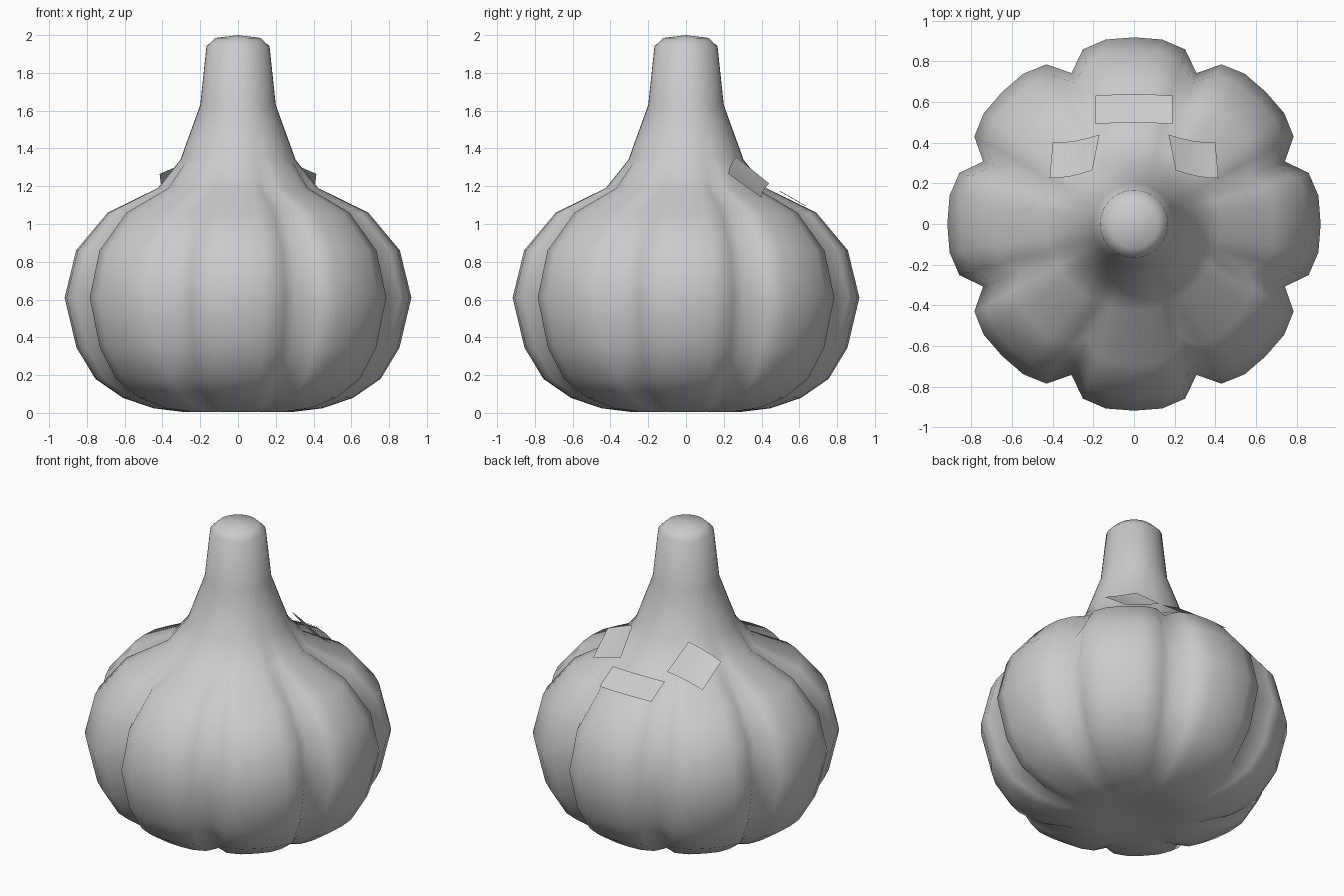
import bpy, bmesh, math
from mathutils import Vector

cube = bpy.data.objects.get("Cube")
if cube:
    bpy.data.objects.remove(cube, do_unlink=True)

# One plain grey skin for every part
skin = bpy.data.materials.new("grey_skin")
skin.use_nodes = True
GREY = (0.6, 0.6, 0.6, 1)
skin.diffuse_color = GREY
skin.node_tree.nodes["Principled BSDF"].inputs["Base Color"].default_value = GREY


def finish(bm, name, smooth):
    mesh = bpy.data.meshes.new(name)
    bm.to_mesh(mesh)
    bm.free()
    mesh.materials.append(skin)
    for p in mesh.polygons:
        p.use_smooth = smooth
    ob = bpy.data.objects.new(name, mesh)
    bpy.context.collection.objects.link(ob)
    return ob


# Clove outline: angle within a lobe and the share of the full groove depth there
LOBES = 8
CLOVE = [(-16.3, 0.2), (-8.7, 0), (0, 0), (8.7, 0), (16.3, 0.2), (22.5, 1)]
GROOVE = 0.125

# Bulb profile from base to stem tip: radius, height, groove strength
PROFILE = [(0.15, 0.025, 0.3), (0.29, 0.005, 0.7), (0.45, 0.025, 1), (0.61, 0.08, 1),
           (0.755, 0.18, 1), (0.855, 0.345, 1), (0.918, 0.61, 1),
           (0.857, 0.86, 1), (0.69, 1.06, 1), (0.425, 1.19, 0.45),
           (0.305, 1.34, 0), (0.2, 1.63, 0), (0.167, 1.94, 0), (0.12, 1.985, 0)]


def build_bulb():
    bm = bmesh.new()
    rings = []
    for radius, z, strength in PROFILE:
        ring = []
        for lobe in range(LOBES):
            for offset, depth in CLOVE:
                a = math.radians(lobe * 360 / LOBES + offset)
                r = radius * (1 - GROOVE * depth * strength)
                ring.append(bm.verts.new((r * math.cos(a), r * math.sin(a), z)))
        rings.append(ring)
    n = len(rings[0])
    for low, high in zip(rings, rings[1:]):
        for i in range(n):
            j = (i + 1) % n
            bm.faces.new((low[i], low[j], high[j], high[i]))
    # Close the base and the stem tip with fans
    base = bm.verts.new((0, 0, 0.025))
    tip = bm.verts.new((0, 0, 2))
    for i in range(n):
        j = (i + 1) % n
        bm.faces.new((base, rings[0][j], rings[0][i]))
        bm.faces.new((tip, rings[-1][i], rings[-1][j]))
    return finish(bm, "garlic_bulb", True)


def build_flake(name, corners, bend, mirror=1):
    """Thin curved sheet: corners run along the inner edge, then back along the outer."""
    a, b, c, d = (Vector((x * mirror, y, z)) for x, y, z in corners)
    bm = bmesh.new()
    steps = 4
    rows = []
    for i in range(steps + 1):
        t = i / steps
        sag = Vector((0, bend, 0)) * 4 * t * (1 - t)
        rows.append((bm.verts.new(a.lerp(b, t) + sag), bm.verts.new(d.lerp(c, t) + sag)))
    for (p, q), (r, s) in zip(rows, rows[1:]):
        bm.faces.new((p, q, s, r))
    bmesh.ops.recalc_face_normals(bm, faces=bm.faces)
    if sum(f.normal.z for f in bm.faces) < 0:
        bmesh.ops.reverse_faces(bm, faces=bm.faces)
    return finish(bm, name, True)


build_bulb()

# Loose skin flakes on the rear shoulder
build_flake("rear_flake", [(-0.19, 0.492, 1.175), (0.19, 0.492, 1.175),
                           (0.19, 0.632, 1.095), (-0.19, 0.632, 1.095)], 0.006)
SIDE = [(0.205, 0.265, 1.355), (0.415, 0.225, 1.265),
        (0.4, 0.4, 1.14), (0.17, 0.44, 1.215)]
for label, sign in (("left", 1), ("right", -1)):
    build_flake(label + "_flake", SIDE, -0.01, sign)
